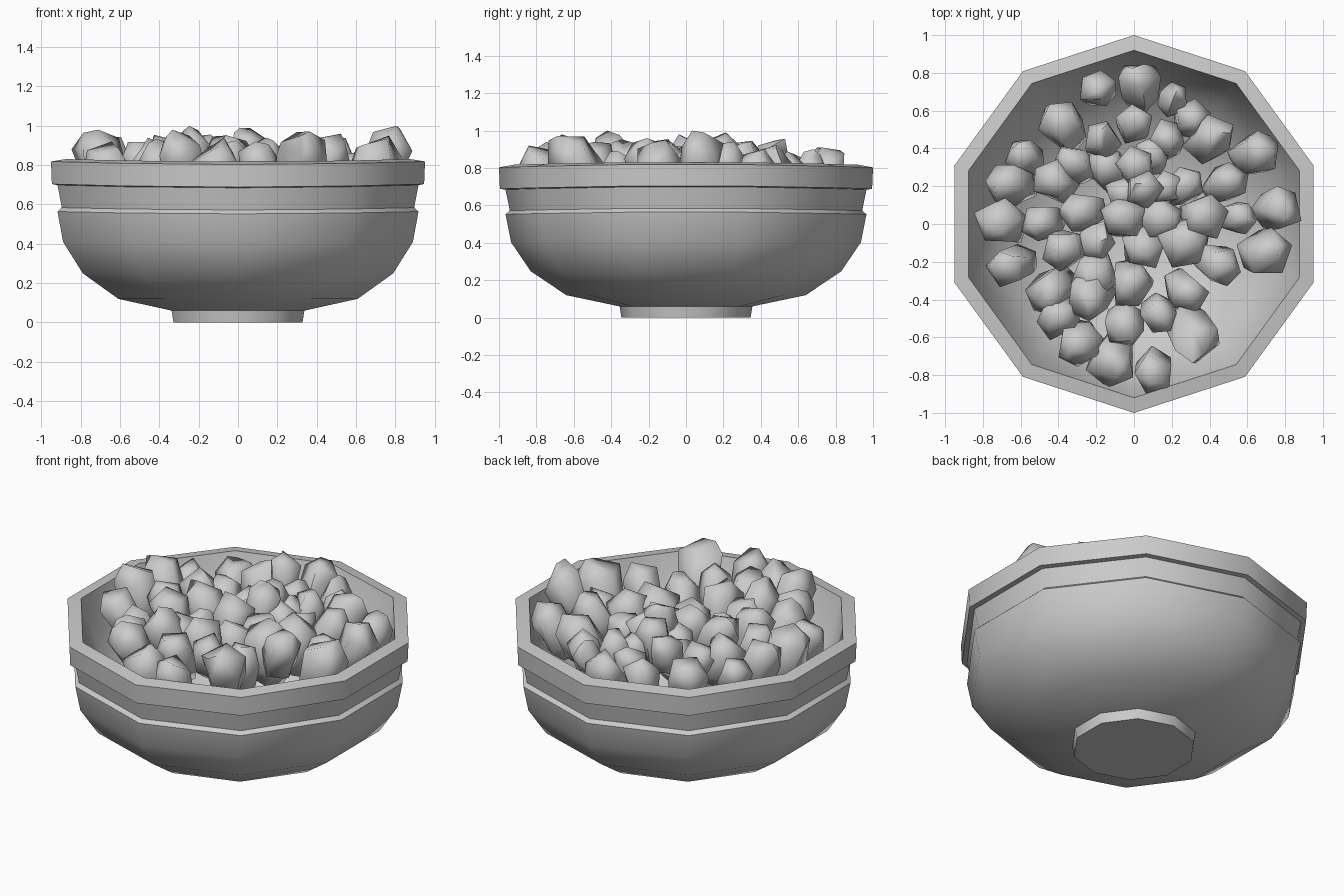
import bpy, bmesh, math, random
from mathutils import Vector, Matrix

if "Cube" in bpy.data.objects:
    bpy.data.objects.remove(bpy.data.objects["Cube"])

random.seed(5)
grey = bpy.data.materials.new("stone grey")
grey.diffuse_color = (0.6, 0.6, 0.6, 1)
grey.use_nodes = True
grey.node_tree.nodes["Principled BSDF"].inputs["Base Color"].default_value = grey.diffuse_color


def finish(name, bm, angle):
    """Turn a bmesh into a named, smooth shaded object."""
    bmesh.ops.recalc_face_normals(bm, faces=bm.faces)
    mesh = bpy.data.meshes.new(name)
    bm.to_mesh(mesh)
    bm.free()
    mesh.materials.append(grey)
    obj = bpy.data.objects.new(name, mesh)
    bpy.context.collection.objects.link(obj)
    bpy.ops.object.select_all(action='DESELECT')
    obj.select_set(True)
    bpy.context.view_layer.objects.active = obj
    bpy.ops.object.shade_smooth_by_angle(angle=math.radians(angle))
    return obj


def skin(bm, rings):
    """Bridge rings of equal length and cap both ends."""
    for a, b in zip(rings, rings[1:]):
        n = len(a)
        for i in range(n):
            j = (i + 1) % n
            bm.faces.new((a[i], a[j], b[j], b[i]))
    bm.faces.new(rings[0][::-1])
    bm.faces.new(rings[-1])


# Bowl: ten-sided lathe, from foot over the rim to the inner floor
profile = [(0.345, 0), (0.355, 0.06), (0.64, 0.12), (0.83, 0.25), (0.935, 0.41),
           (0.965, 0.565), (0.942, 0.585), (0.965, 0.70), (0.995, 0.705),
           (1.0, 0.82), (0.92, 0.832), (0.86, 0.62), (0.77, 0.46),
           (0.64, 0.33), (0.45, 0.21), (0.2, 0.14)]
bm = bmesh.new()
rings = []
for r, z in profile:
    ring = []
    for i in range(10):
        a = math.pi / 2 + i * math.tau / 10
        x, y = r * math.cos(a), r * math.sin(a)
        # the rim dips a little at front and back
        dip = 0.017 * y * y * max(0, min(1, (z - 0.15) / 0.5))
        ring.append(bm.verts.new((x, y, z - dip)))
    rings.append(ring)
skin(bm, rings)
finish("bowl", bm, 42)

# Heap of chunks: x, y, radius
chunks = [
    (-.19, .72, .10), (.03, .71, .13), (.20, .66, .09), (.31, .56, .10),
    (-.38, .51, .13), (.39, .45, .13), (.63, .38, .13), (0, .53, .10),
    (-.16, .44, .10), (.17, .44, .11), (-.58, .35, .10), (-.65, .20, .13),
    (-.70, .02, .14), (-.65, -.22, .13), (-.41, .22, .12), (-.32, .31, .10),
    (-.15, .29, .12), (0, .30, .11), (-.48, 0, .11), (-.27, .06, .12),
    (.06, .18, .10), (.25, .20, .11), (.48, .22, .12), (.37, .04, .13),
    (.55, .03, .10), (.75, .08, .13), (.69, -.14, .14), (-.06, .04, .12),
    (.13, .04, .12), (.26, -.10, .14), (.05, -.12, .12), (-.20, -.09, .11),
    (-.37, -.14, .11), (-.21, -.27, .12), (0, -.31, .12), (.44, -.22, .12),
    (.28, -.36, .12), (-.44, -.35, .13), (-.22, -.38, .13), (.13, -.47, .10),
    (-.05, -.52, .12), (.31, -.58, .15), (-.28, -.63, .12), (-.13, -.72, .14),
    (.10, -.77, .12), (-.40, -.50, .11), (.17, .20, .10), (-.05, .16, .10),
    (.10, .36, .10)]
# Heights of the chunks that stand out of, or sink into, the heap
tops = {0: .91, 1: .91, 2: .90, 10: .88, 11: .95, 12: .98, 13: .92, 20: .99, 25: 1.0,
        26: .95, 37: .94, 38: 1.0, 41: .97, 42: .98, 43: .94, 44: .92, 47: .88, 48: .86}


def add_chunk(index, x, y, r):
    """Long five-sided nugget with blunt slanted ends, leaning outwards."""
    bm = bmesh.new()
    rings = []
    start = random.uniform(0, math.tau)
    shift = random.uniform(0, math.tau)
    for scale, h, off in ((0.6, -1.4, 0), (0.95, -0.7, 0), (1.0, 0.65, 0), (0.45, 1.3, 0.25)):
        ring = []
        for i in range(5):
            a = start + i * math.tau / 5 + random.uniform(-0.2, 0.2)
            s = r * scale * random.uniform(0.88, 1.1)
            ring.append(bm.verts.new((s * math.cos(a) + off * r * math.cos(shift),
                                      s * math.sin(a) + off * r * math.sin(shift),
                                      r * (h + random.uniform(-0.2, 0.2)))))
        rings.append(ring)
    skin(bm, rings)
    # close the top with a short ridge
    for part in (rings[-1][:3], rings[-1][3:]):
        mid = sum((v.co for v in part), Vector()) / len(part)
        bmesh.ops.pointmerge(bm, verts=part, merge_co=mid)
    d = math.hypot(x, y)
    lean = Matrix.Rotation(0.75 * d + random.uniform(-0.3, 0.3), 3, Vector((-y, x, 0)).normalized())
    bmesh.ops.rotate(bm, verts=bm.verts, cent=(0, 0, 0), matrix=lean)
    top = tops.get(index, random.uniform(0.86, 0.96))
    verts = list(bm.verts)
    lo = [min(v.co[k] for v in verts) for k in range(3)]
    hi = [max(v.co[k] for v in verts) for k in range(3)]
    # centre on the footprint and keep it to the given radius
    fit = min(1, 2.1 * r / max(hi[0] - lo[0], hi[1] - lo[1]))
    for v in verts:
        v.co = (x + fit * (v.co.x - (lo[0] + hi[0]) / 2),
                y + fit * (v.co.y - (lo[1] + hi[1]) / 2),
                top + v.co.z - hi[2])
    finish("chunk_%02d" % (index + 1), bm, 75)


for k, c in enumerate(chunks):
    add_chunk(k, *c)
